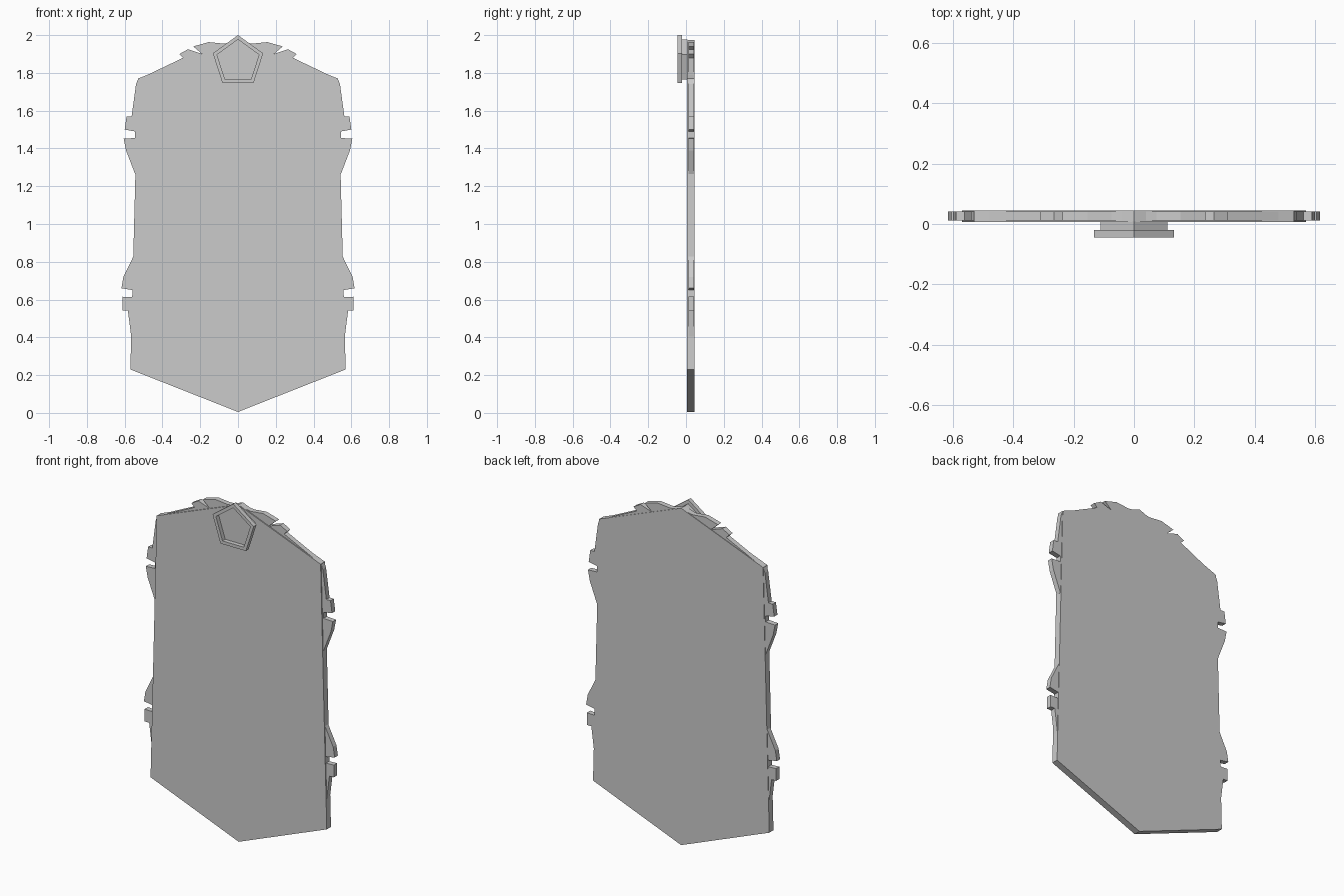
import bpy, bmesh, math

if "Cube" in bpy.data.objects:
    bpy.data.objects.remove(bpy.data.objects["Cube"])


def make_object(name, bm):
    bmesh.ops.recalc_face_normals(bm, faces=bm.faces)
    mesh = bpy.data.meshes.new(name)
    bm.to_mesh(mesh)
    bm.free()
    ob = bpy.data.objects.new(name, mesh)
    bpy.context.collection.objects.link(ob)
    return ob


def prism(name, outline, y0, y1):
    """Extrude an x/z outline from y0 to y1."""
    bm = bmesh.new()
    face = bm.faces.new([bm.verts.new((x, y0, z)) for x, z in outline])
    ext = bmesh.ops.extrude_face_region(bm, geom=[face])
    moved = [g for g in ext["geom"] if isinstance(g, bmesh.types.BMVert)]
    bmesh.ops.translate(bm, verts=moved, vec=(0, y1 - y0, 0))
    if not face.is_valid or len([f for f in bm.faces if len(f.verts) == len(outline)]) < 2:
        bm.verts.ensure_lookup_table()
        bm.faces.new(list(bm.verts)[:len(outline)])
    return make_object(name, bm)


def pentagon(r, cz=1.86):
    return [(r * math.sin(i * math.tau / 5), cz + r * math.cos(i * math.tau / 5))
            for i in range(5)]


def ring(name, outer, inner, y0, y1):
    bm = bmesh.new()
    loops = [[bm.verts.new((x, y, z)) for x, z in pts]
             for pts, y in ((outer, y0), (outer, y1), (inner, y1), (inner, y0))]
    n = len(outer)
    for k in range(4):
        a, b = loops[k], loops[(k + 1) % 4]
        for i in range(n):
            j = (i + 1) % n
            bm.faces.new((a[i], a[j], b[j], b[i]))
    return make_object(name, bm)


# Main six-sided plate
prism("shield_plate", [(0, 0.005), (0.57, 0.23), (0.53, 1.77), (0, 1.975),
                       (-0.53, 1.77), (-0.57, 0.23)], 0.006, 0.045)

# Notched edge ornaments, outlined on the right side and mirrored
ornaments = {
    "crest_wing": [(0.51, 1.775), (0.29, 1.88), (0.31, 1.90), (0.265, 1.925),
                   (0.19, 1.90), (0.237, 1.94), (0.155, 1.963), (0.075, 1.955),
                   (0.0, 1.965), (0.0, 1.90), (0.30, 1.80)],
    "upper_side_fin": [(0.53, 1.765), (0.54, 1.74), (0.563, 1.57), (0.59, 1.57),
                       (0.60, 1.50), (0.545, 1.49), (0.545, 1.455), (0.605, 1.452),
                       (0.593, 1.39), (0.545, 1.265), (0.50, 1.30), (0.50, 1.70)],
    "lower_side_fin": [(0.553, 0.83), (0.607, 0.72), (0.617, 0.66), (0.558, 0.65),
                       (0.558, 0.612), (0.612, 0.615), (0.612, 0.543), (0.583, 0.543),
                       (0.565, 0.40), (0.52, 0.42), (0.52, 0.80)],
}
for name, pts in ornaments.items():
    for side, s in (("right", 1), ("left", -1)):
        prism(f"{name}_{side}", [(s * x, z) for x, z in pts], 0.012, 0.042)

# Pentagon badge: backing block and raised rim
prism("badge_block", pentagon(0.117), -0.02, 0.008)
ring("badge_rim", pentagon(0.14), pentagon(0.117), -0.045, -0.02)
